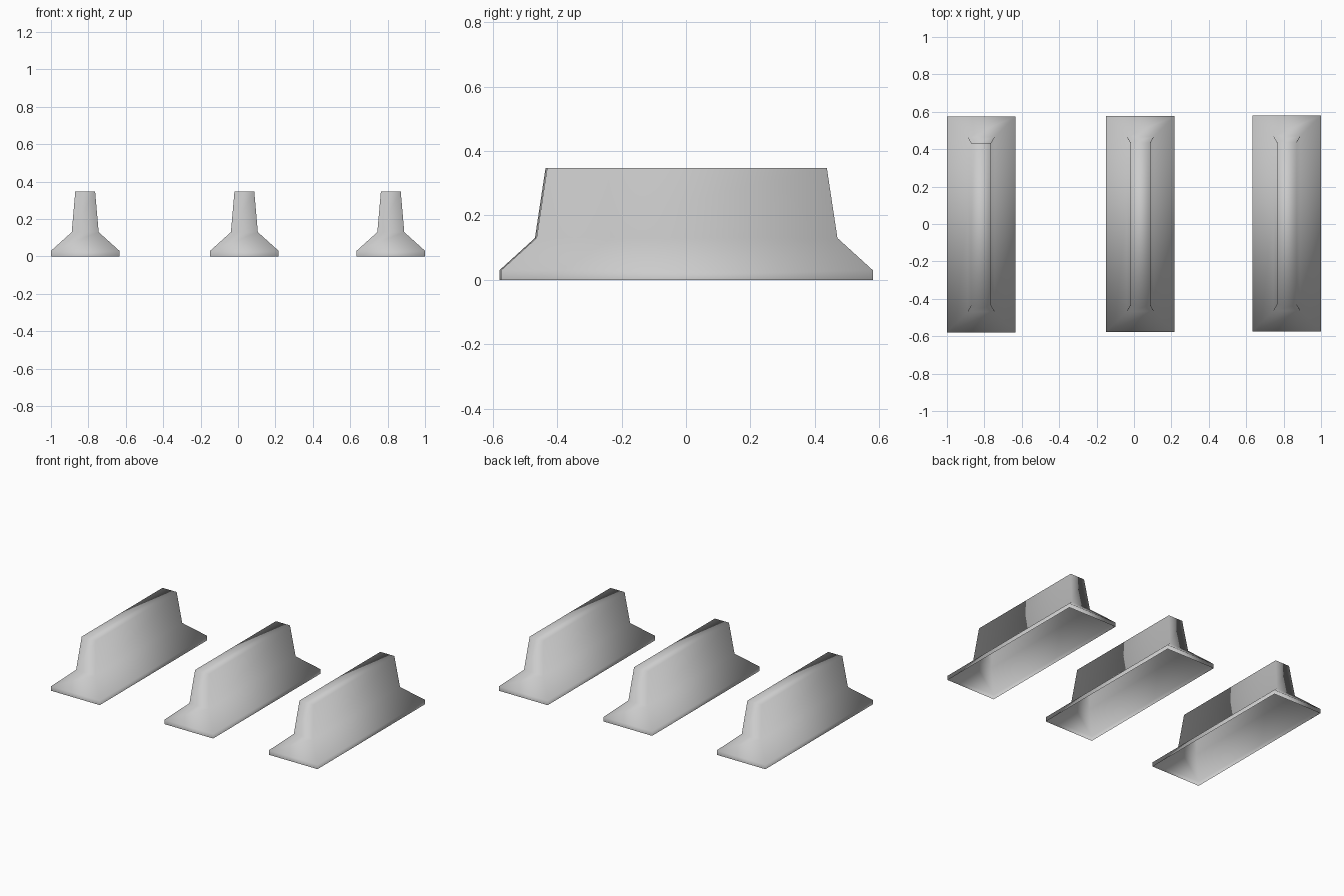
import bpy
import bmesh

cube = bpy.data.objects.get("Cube")
if cube:
    bpy.data.objects.remove(cube, do_unlink=True)

# Plain concrete colour
concrete = bpy.data.materials.new("concrete_grey")
concrete.use_nodes = True
colour = (0.6, 0.6, 0.6, 1)
concrete.diffuse_color = colour
concrete.node_tree.nodes["Principled BSDF"].inputs["Base Color"].default_value = colour

# Rectangular sections from foot to crest: half width, half length, height
SECTIONS = [(0.183, 0.577, 0), (0.183, 0.577, 0.03),
            (0.072, 0.467, 0.13), (0.053, 0.434, 0.348)]


def barrier(name, x, y):
    """Stack the sections into one smooth-shaded shell, open underneath."""
    bm = bmesh.new()
    rings = [[bm.verts.new((sx * w, sy * l, z))
              for sx, sy in ((-1, -1), (1, -1), (1, 1), (-1, 1))]
             for w, l, z in SECTIONS]
    for low, high in zip(rings, rings[1:]):
        for i in range(4):
            j = (i + 1) % 4
            bm.faces.new((low[i], low[j], high[j], high[i]))
    bm.faces.new(rings[-1])
    for face in bm.faces:
        face.smooth = True
    mesh = bpy.data.meshes.new(name)
    bm.to_mesh(mesh)
    bm.free()
    mesh.materials.append(concrete)
    obj = bpy.data.objects.new(name, mesh)
    obj.location = (x, y, 0)
    bpy.context.collection.objects.link(obj)


# Three barriers side by side
barrier("right_barrier", -0.817, -0.002)
barrier("middle_barrier", 0.034, 0)
barrier("left_barrier", 0.817, 0.003)
